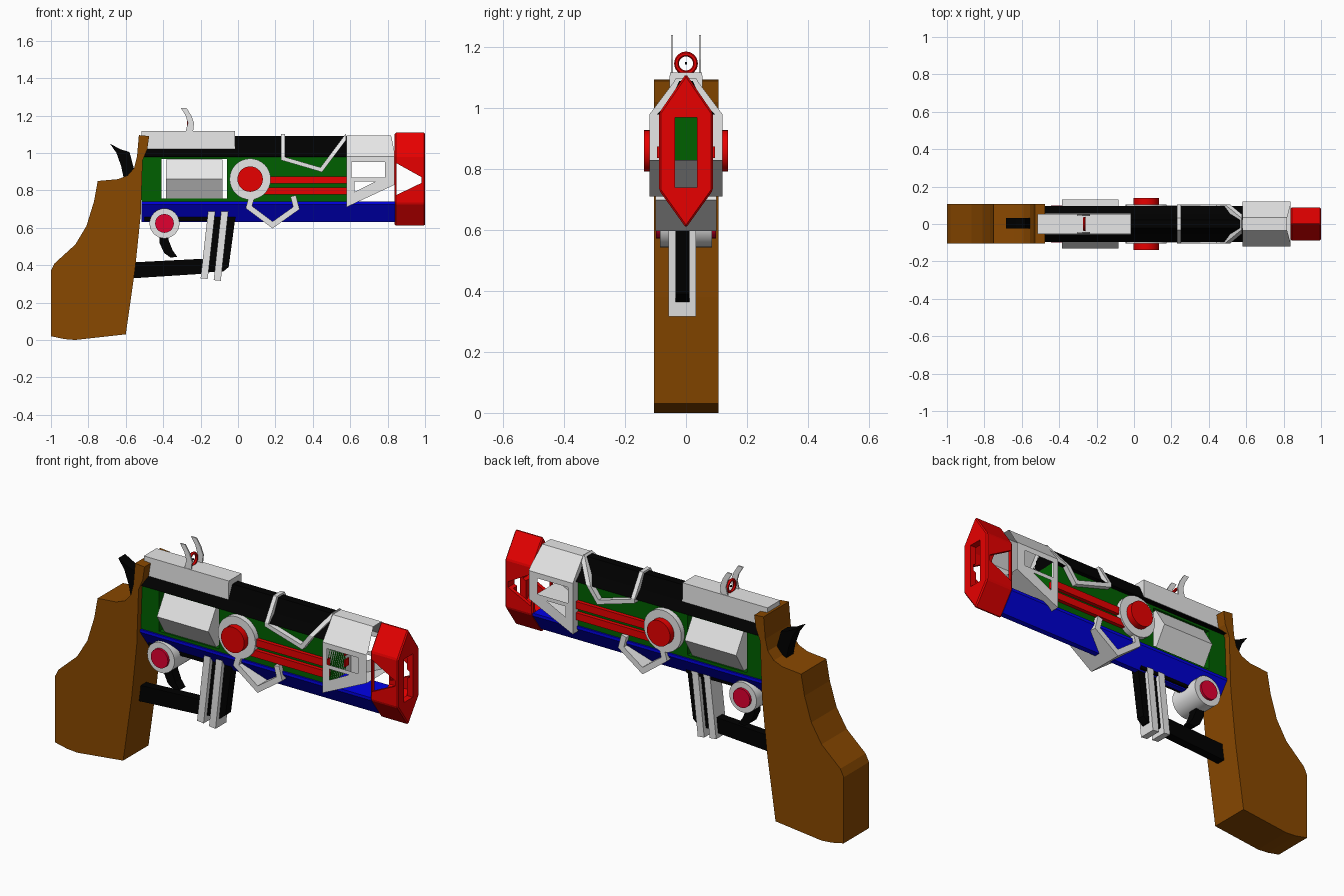
import bpy, bmesh, math
from mathutils import Vector

if "Cube" in bpy.data.objects:
    bpy.data.objects.remove(bpy.data.objects["Cube"])


def material(name, rgb):
    m = bpy.data.materials.new(name)
    m.diffuse_color = (*rgb, 1)
    m.use_nodes = True
    m.node_tree.nodes["Principled BSDF"].inputs["Base Color"].default_value = m.diffuse_color
    return m


GREY = material("light grey", (0.8, 0.8, 0.8))
RED = material("red", (0.8, 0, 0))
CRIMSON = material("crimson", (0.75, 0, 0.03))
GREEN = material("green", (0, 0.115, 0))
BLUE = material("blue", (0, 0, 0.8))
BLACK = material("black", (0, 0, 0))
BROWN = material("wood brown", (0.25, 0.065, 0))


def prism(name, start, end, mat):
    """Solid between two matching outlines."""
    bm = bmesh.new()
    a = [bm.verts.new(p) for p in start]
    b = [bm.verts.new(p) for p in end]
    n = len(a)
    bm.faces.new(a)
    bm.faces.new(b[::-1])
    for i in range(n):
        bm.faces.new((a[i], b[i], b[(i + 1) % n], a[(i + 1) % n]))
    bmesh.ops.recalc_face_normals(bm, faces=bm.faces)
    me = bpy.data.meshes.new(name)
    bm.to_mesh(me)
    bm.free()
    ob = bpy.data.objects.new(name, me)
    bpy.context.collection.objects.link(ob)
    if mat:
        me.materials.append(mat)
    return ob


def side(name, pts, y0, y1, mat=None):
    """Side profile (x, z) extruded across y."""
    return prism(name, [(x, y0, z) for x, z in pts], [(x, y1, z) for x, z in pts], mat)


def section(name, half, x0, x1, mat=None):
    """Right half of a cross-section (y, z), mirrored and extruded along x."""
    pts = half + [(-y, z) for y, z in reversed(half) if y > 0]
    return prism(name, [(x0, y, z) for y, z in pts], [(x1, y, z) for y, z in pts], mat)


def rect(x0, x1, z0, z1):
    return [(x0, z0), (x1, z0), (x1, z1), (x0, z1)]


def circle(x, z, r, n=32):
    return [(x + r * math.cos(2 * math.pi * i / n), z + r * math.sin(2 * math.pi * i / n))
            for i in range(n)]


def disc(name, x, z, r, y0, y1, mat):
    ob = side(name, circle(x, z, r), y0, y1, mat)
    smooth(ob)
    return ob


def smooth(ob):
    bpy.ops.object.select_all(action='DESELECT')
    ob.select_set(True)
    bpy.context.view_layer.objects.active = ob
    bpy.ops.object.shade_smooth_by_angle(angle=math.radians(35))


def ribbon(path, w):
    """Closed outline of a mitred band of width w along a path."""
    p = [Vector(q) for q in path]
    left, right = [], []
    for i, q in enumerate(p):
        d0 = (q - p[max(i - 1, 0)]).normalized()
        d1 = (p[min(i + 1, len(p) - 1)] - q).normalized()
        n0, n1 = Vector((-d0.y, d0.x)), Vector((-d1.y, d1.x))
        m = (n0 + n1).normalized()
        ref = n0 if n0.length > 0.5 else n1
        off = m * (w / 2 / max(m.dot(ref), 0.4))
        left.append(tuple(q + off))
        right.append(tuple(q - off))
    return left + right[::-1]


def boolean(ob, cutters, op='DIFFERENCE'):
    for c in cutters:
        mod = ob.modifiers.new("cut", 'BOOLEAN')
        mod.operation, mod.solver, mod.object = op, 'EXACT', c
        bpy.context.view_layer.objects.active = ob
        bpy.ops.object.modifier_apply(modifier=mod.name)
        bpy.data.objects.remove(c)


# Wooden grip
side("grip", [(-1, .02), (-.93, .005), (-.87, 0), (-.60, .03), (-.55, .38), (-.52, .67),
              (-.51, .96), (-.485, 1.02), (-.475, 1.09), (-.53, 1.095), (-.54, .98),
              (-.555, .92), (-.59, .88), (-.64, .86), (-.75, .85), (-.77, .74), (-.81, .61),
              (-.87, .51), (-.98, .41), (-1, .37)], -.105, .107, BROWN)

# Frame: roof, middle with a cylinder window, keel
section("roof", [(.022, 1.09), (.054, 1.02), (.095, .98), (.02, .975)], -.51, .58, BLACK)
middle = section("middle_frame", [(.075, .98), (.075, .735)], -.515, .58, GREEN)
boolean(middle, [side("window_cutter", rect(-.41, -.06, .755, .967), -.3, .3)])
section("keel", [(.084, .74), (.084, .725), (.015, .63)], -.515, .84, BLUE)

# Six-sided cylinder
hexagon = [(.13 * math.cos(k * math.pi / 3), .86 + .122 * math.sin(k * math.pi / 3))
           for k in range(6)]
prism("cylinder", [(-.385, y, z) for y, z in hexagon], [(-.083, y, z) for y, z in hexagon], GREY)

# Side hubs, rods and trigger pivot
disc("hub_ring", .065, .86, .11, -.104, .104, GREY)
disc("hub_core", .065, .86, .068, -.138, .138, RED)
for s in (-1, 1):
    for z in (.856, .797):
        side("rod", rect(.12, .585, z - .019, z + .019), s * .06, s * .095, RED)
disc("pivot_ring", -.393, .623, .08, -.085, .085, GREY)
disc("pivot_core", -.393, .623, .05, -.098, .098, CRIMSON)

# Strap wrapped over the roof
strap = side("roof_strap", ribbon([(.24, 1.13), (.24, .97), (.445, .91), (.61, 1.13)], .022),
             -.2, .2, GREY)
boolean(strap, [section("strap_limit", [(.032, 1.1), (.103, .985), (.103, .85)], 0, .578)],
        'INTERSECT')

# Bracket hanging under the barrel
side("lower_bracket", ribbon([(.295, .77), (.312, .705), (.185, .615), (.058, .71), (.072, .76)],
                             .03), -.1, .1, GREY)

# Front shroud: thin sheet shell, open at the front, with side windows
shroud = side("shroud", [(.58, .71), (.838, .83), (.838, 1.0), (.818, 1.095), (.58, 1.095)],
              -.2, .2, GREY)
boolean(shroud, [section("shroud_limit", [(.035, 1.093), (.12, .98), (.12, .6)], .5, .9)],
        'INTERSECT')
boolean(shroud, [side("window_cutter", rect(.607, .787, .868, .952), -.3, .3),
                 side("corner_cutter", [(.622, .79), (.735, .847), (.622, .847)], -.3, .3)])
bm = bmesh.new()
bm.from_mesh(shroud.data)
bm.normal_update()
drop = []
for f in bm.faces:
    c = f.calc_center_median()
    jamb = abs(f.normal.y) < .1 and .6 < c.x < .8 and .782 < c.z < .96
    if jamb or f.normal.x > .7:
        drop.append(f)
bmesh.ops.delete(bm, geom=drop, context='FACES')
bm.to_mesh(shroud.data)
bm.free()

# Muzzle: hollow faceted cap with wedge openings
outer = [(0, 1.113), (.088, .985), (.088, .73), (0, .607)]
inner = [(0, 1.06), (.068, .96), (.068, .755), (0, .665)]
muzzle = section("muzzle", outer, .838, 1.0, RED)
bevel = muzzle.modifiers.new("edge", 'BEVEL')
bevel.width, bevel.segments = .006, 1
bpy.context.view_layer.objects.active = muzzle
bpy.ops.object.modifier_apply(modifier=bevel.name)
boolean(muzzle, [section("cavity", inner, .8, .965),
                 section("bore", [(.036, .97), (.036, .74)], .9, 1.1),
                 side("wedge", [(.847, .945), (.982, .87), (.982, .84), (.847, .775)], -.3, .3)])

# Sight block, blades, ring and centre bead
section("sight_block", [(.053, 1.118), (.056, 1.02)], -.515, -.017, GREY)
blade = [(-.305, 1.24), (-.275, 1.24), (-.25, 1.2), (-.235, 1.16), (-.24, 1.115),
         (-.28, 1.115), (-.268, 1.16), (-.28, 1.2)]
for s in (-1, 1):
    side("sight_blade", blade, s * .043, s * .05, GREY)
bpy.ops.mesh.primitive_torus_add(major_radius=.031, minor_radius=.008, major_segments=24,
                                 minor_segments=6, location=(-.265, 0, 1.147),
                                 rotation=(0, math.pi / 2, 0))
ring = bpy.context.object
ring.name = "sight_ring"
ring.data.materials.append(RED)
smooth(ring)
section("sight_bead", [(.004, 1.151), (.004, 1.143)], -.268, -.262, BLACK)

# Hammer and trigger
side("hammer", [(-.685, 1.05), (-.63, 1.02), (-.58, 1.005), (-.555, .91), (-.56, .86),
                (-.61, .86), (-.625, .93), (-.65, 1.0)], -.025, .033, BLACK)
side("trigger", [(-.42, .58), (-.42, .52), (-.395, .465), (-.36, .44), (-.325, .445),
                 (-.35, .48), (-.37, .53), (-.375, .58)], -.025, .025, BLACK)

# Trigger guard and its paired plates, set slightly off centre
side("guard_bar", [(-.56, .33), (-.17, .355), (-.17, .435), (-.56, .415)], -.034, .012, BLACK)
side("guard_post", [(-.15, .67), (-.012, .67), (-.05, .39), (-.08, .365), (-.2, .36)],
     -.034, .012, BLACK)
side("guard_rail", rect(-.5, -.02, .635, .67), -.034, .03, BLACK)
for x, low in ((-.14, .33), (-.07, .32)):
    side("guard_plate", [(x - .06, low), (x - .022, low - .004), (x + .02, .705),
                         (x - .018, .705)], -.057, .033, GREY)
